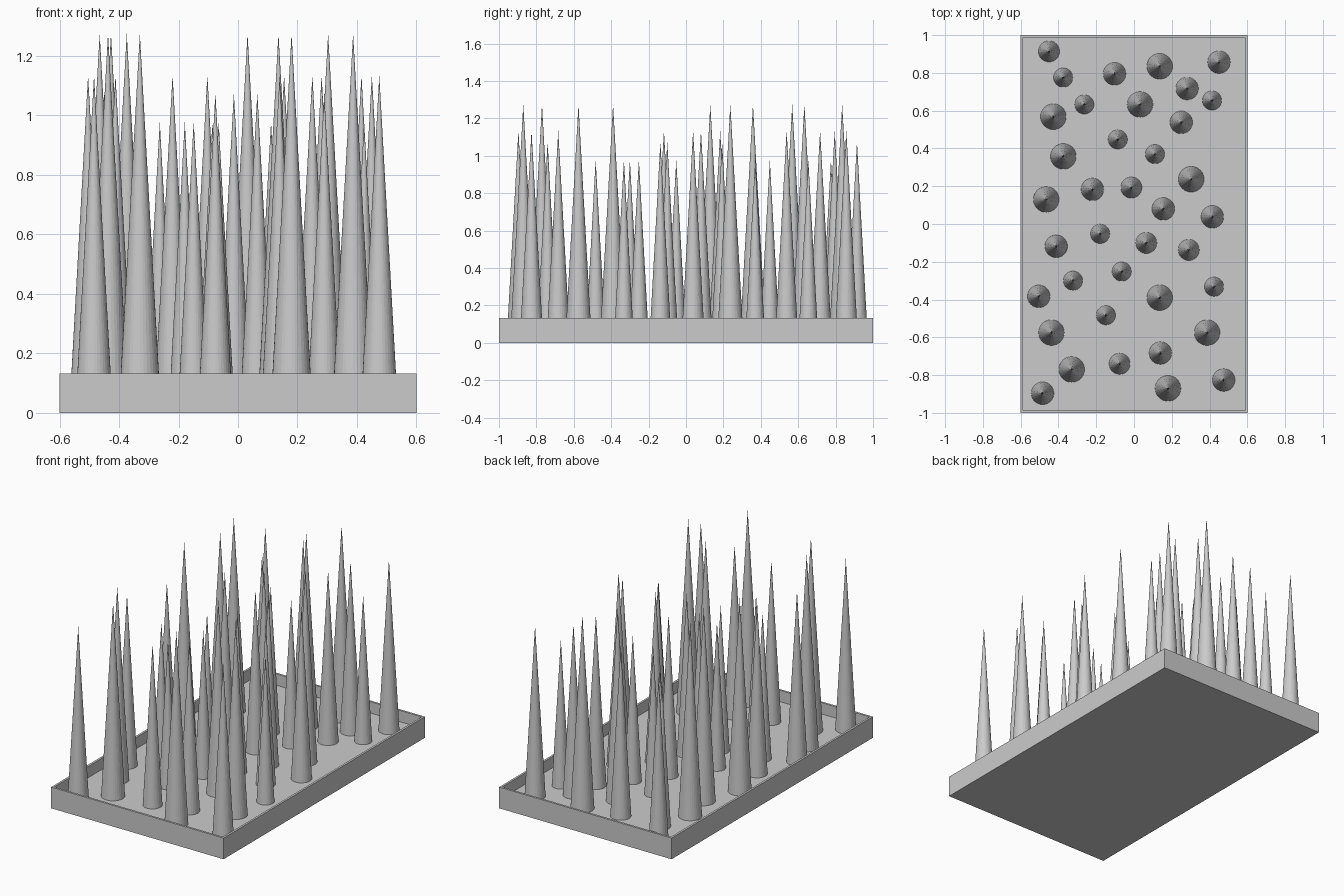
import bpy, bmesh

if "Cube" in bpy.data.objects:
    bpy.data.objects.remove(bpy.data.objects["Cube"])

FLOOR = 0.062   # top of tray floor
RIM = 0.133     # top of tray wall
WALL = 0.019

grey = bpy.data.materials.new("grey")
grey.diffuse_color = (0.55, 0.55, 0.55, 1)
grey.use_nodes = True
grey.node_tree.nodes["Principled BSDF"].inputs["Base Color"].default_value = grey.diffuse_color

# Open tray: box with its top face inset and pushed down
bm = bmesh.new()
bmesh.ops.create_cube(bm, size=1)
for v in bm.verts:
    v.co.x *= 1.2
    v.co.y *= 2.0
    v.co.z = (v.co.z + 0.5) * RIM
top = max(bm.faces, key=lambda f: f.calc_center_median().z)
bmesh.ops.inset_region(bm, faces=[top], thickness=WALL)
hole = bmesh.ops.extrude_discrete_faces(bm, faces=[top])["faces"][0]
for v in hole.verts:
    v.co.z = FLOOR
bmesh.ops.recalc_face_normals(bm, faces=bm.faces)
mesh = bpy.data.meshes.new("tray")
bm.to_mesh(mesh)
bm.free()
mesh.materials.append(grey)
bpy.context.collection.objects.link(bpy.data.objects.new("tray", mesh))

# Spikes grouped by size: (tip height, base radius, positions)
SPIKES = {
    "large_spike": (1.275, 0.068, [
        (0.18, -0.87), (-0.33, -0.77), (-0.437, -0.575), (0.387, -0.575),
        (0.136, -0.39), (-0.465, 0.13), (0.303, 0.237), (-0.374, 0.358),
        (-0.427, 0.568), (0.032, 0.633), (0.136, 0.835)]),
    "medium_spike": (1.135, 0.060, [
        (-0.484, -0.896), (0.475, -0.826), (0.14, -0.683), (-0.504, -0.383),
        (-0.412, -0.118), (0.155, 0.08), (0.415, 0.038), (-0.22, 0.183),
        (0.25, 0.538), (0.281, 0.717), (-0.103, 0.795), (0.45, 0.857)]),
    "short_spike": (1.075, 0.056, [
        (-0.076, -0.74), (0.065, -0.1), (0.29, -0.137), (-0.014, 0.193),
        (-0.45, 0.914)]),
    "small_spike": (0.978, 0.051, [
        (-0.375, 0.775), (-0.263, 0.633), (0.413, 0.654), (-0.086, 0.448),
        (0.111, 0.37), (-0.179, -0.052), (-0.065, -0.252), (-0.323, -0.3),
        (0.424, -0.332), (-0.149, -0.483)]),
}

# Instances of one flat-faced cone mesh per size
for name, (tip, radius, spots) in SPIKES.items():
    h = tip - FLOOR
    mesh = None
    for i, (x, y) in enumerate(spots):
        if mesh is None:
            bpy.ops.mesh.primitive_cone_add(vertices=32, radius1=radius,
                                            radius2=0, depth=h)
            ob = bpy.context.object
            mesh = ob.data
            mesh.materials.append(grey)
        else:
            ob = bpy.data.objects.new(name, mesh)
            bpy.context.collection.objects.link(ob)
        ob.name = f"{name}_{i + 1}"
        ob.location = (x, y, FLOOR + h / 2)
